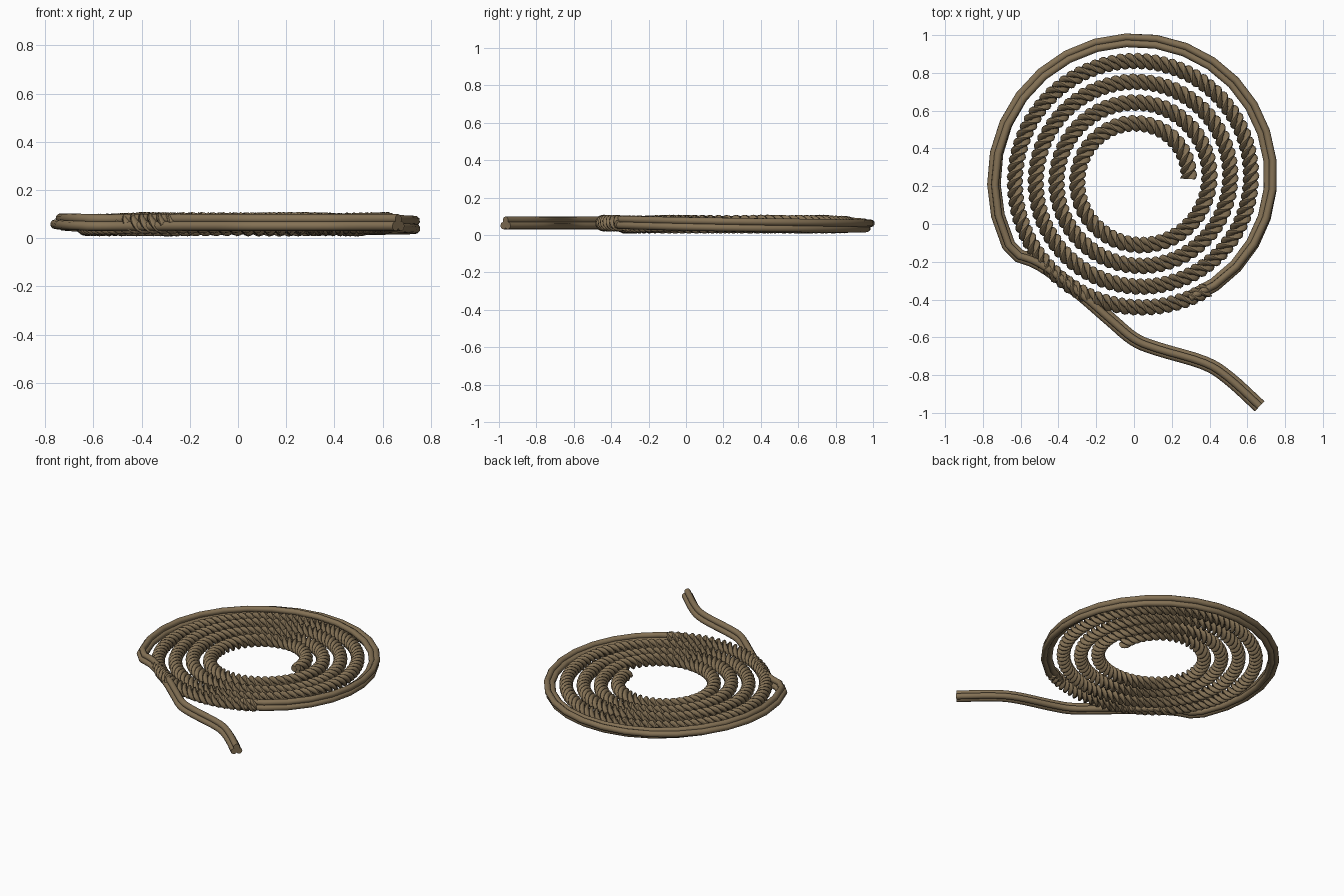
import bpy, bmesh, math
from mathutils import Vector

if "Cube" in bpy.data.objects:
    bpy.data.objects.remove(bpy.data.objects["Cube"])

UP = Vector((0, 0, 1))
CENTRE = Vector((0.022, 0.238, 0))
START_R, PER_TURN = 0.267, 0.11      # spiral start radius and growth per turn
STRANDS, SIDES = 3, 10

fibre = bpy.data.materials.new("rope_brown")
fibre.diffuse_color = (0.23, 0.165, 0.09, 1)
fibre.use_nodes = True
fibre.node_tree.nodes["Principled BSDF"].inputs["Base Color"].default_value = fibre.diffuse_color


def spiral(turn):
    """Point of the rope centre line, counter-clockwise and outwards."""
    a = turn * math.tau
    r = START_R + PER_TURN * turn
    z = 0.058 + 0.006 * math.sin(a * 1.37 + 0.6)
    return CENTRE + Vector((r * math.cos(a), r * math.sin(a), z))


def catmull(pts, steps):
    """Smooth curve through the given points."""
    p = [pts[0] * 2 - pts[1]] + pts + [pts[-1] * 2 - pts[-2]]
    out = []
    for i in range(1, len(p) - 2):
        a, b, c, d = p[i - 1:i + 3]
        for k in range(steps):
            t = k / steps
            out.append(0.5 * (2 * b + (c - a) * t + (2 * a - 5 * b + 4 * c - d) * t * t
                              + (3 * b - a - 3 * c + d) * t ** 3))
    return out + [pts[-1]]


def sweep_rope(name, path, twist, strand_r, offset):
    """Sweep a bundle of round strands along a path; twist(length) is its angle."""
    bm = bmesh.new()
    rings = [[] for _ in range(STRANDS)]
    length = 0
    for i, p in enumerate(path):
        before, after = path[max(i - 1, 0)], path[min(i + 1, len(path) - 1)]
        length += (p - before).length
        t = after - before
        t.z = 0
        side = UP.cross(t.normalized())
        ang = twist(length)
        for s in range(STRANDS):
            a = ang + s * math.tau / STRANDS
            ring = []
            for k in range(SIDES):
                b = a + k * math.tau / SIDES
                u = offset * math.cos(a) + strand_r * math.cos(b)
                v = offset * math.sin(a) + strand_r * math.sin(b)
                ring.append(bm.verts.new(p + side * u + UP * v))
            rings[s].append(ring)
    for strand in rings:
        for r0, r1 in zip(strand, strand[1:]):
            for k in range(SIDES):
                j = (k + 1) % SIDES
                bm.faces.new((r0[k], r0[j], r1[j], r1[k]))
        bm.faces.new(strand[0])
        bm.faces.new(strand[-1])
    bmesh.ops.recalc_face_normals(bm, faces=bm.faces)
    mesh = bpy.data.meshes.new(name)
    bm.to_mesh(mesh)
    bm.free()
    mesh.materials.append(fibre)
    ob = bpy.data.objects.new(name, mesh)
    bpy.context.collection.objects.link(ob)
    bpy.ops.object.select_all(action='DESELECT')
    ob.select_set(True)
    bpy.context.view_layer.objects.active = ob
    bpy.ops.object.shade_smooth_by_angle(angle=math.radians(40))


# Tightly twisted inner coil
TWIST_END = 3.84
N = 1200
coil = [spiral(TWIST_END * i / N) for i in range(N + 1)]
sweep_rope("twisted_coil", coil, lambda s: s * math.tau / 0.135, 0.0215, 0.0235)

# Outer loop of nearly straight strands, bending sharply into the loose tail
LOOP_START, LOOP_END = 3.815, 4.575
M = 22
loop = [spiral(LOOP_START + (LOOP_END - LOOP_START) * i / M) for i in range(M + 1)]
tail_xy = [(-0.64, -0.16), (-0.5, -0.21), (-0.3, -0.355), (-0.12, -0.51), (0.0, -0.61),
           (0.12, -0.66), (0.37, -0.735), (0.5, -0.815), (0.665, -0.965)]
tail = catmull([Vector((x, y, 0.06)) for x, y in tail_xy], 4)
loop_length = sum((b - a).length for a, b in zip(loop, loop[1:]))


def slow_twist(s):
    return math.pi / 2 + math.radians(120) * min(s / loop_length, 1)


sweep_rope("outer_loop_and_tail", loop + tail[1:], slow_twist, 0.02, 0.0195)
